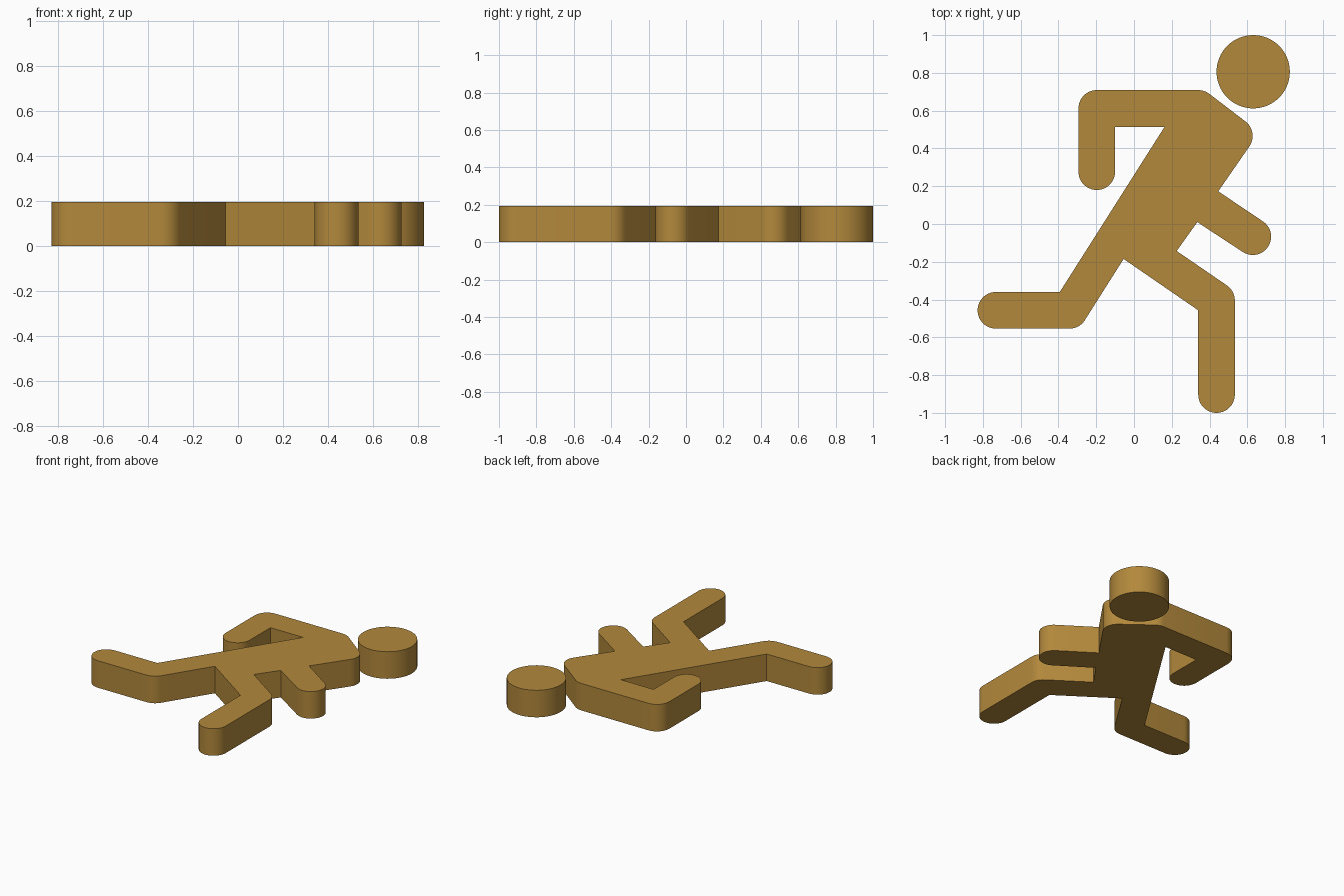
import bpy, bmesh, math
from mathutils import Vector

if "Cube" in bpy.data.objects:
    bpy.data.objects.remove(bpy.data.objects["Cube"])

HEIGHT = 0.195   # plate thickness
R = 0.097        # limb half-width and rounded joint radius

mat = bpy.data.materials.new("ochre")
mat.diffuse_color = (0.45, 0.25, 0.045, 1)
mat.use_nodes = True
mat.node_tree.nodes["Principled BSDF"].inputs["Base Color"].default_value = mat.diffuse_color


def rounded_outline(nodes, step=math.radians(8)):
    """Counter-clockwise outline: tangent lines joining circles (x, y, r); r = 0 is a sharp corner."""
    normals = []
    for i, (x, y, r) in enumerate(nodes):
        nx, ny, nr = nodes[(i + 1) % len(nodes)]
        d = Vector((nx - x, ny - y))
        k = (r - nr) / d.length
        d.normalize()
        normals.append(d * k + Vector((d.y, -d.x)) * math.sqrt(1 - k * k))
    pts = []
    for i, (x, y, r) in enumerate(nodes):
        if r == 0:
            pts.append((x, y))
            continue
        a = math.atan2(normals[i - 1].y, normals[i - 1].x)
        sweep = (math.atan2(normals[i].y, normals[i].x) - a) % math.tau
        n = max(2, round(sweep / step))
        pts += [(x + r * math.cos(a + sweep * j / n), y + r * math.sin(a + sweep * j / n))
                for j in range(n + 1)]
    return pts


def extrude_part(name, pts):
    bm = bmesh.new()
    base = bm.faces.new([bm.verts.new((x, y, 0)) for x, y in pts])
    top = bmesh.ops.extrude_face_region(bm, geom=[base], use_keep_orig=True)["geom"]
    bmesh.ops.translate(bm, vec=(0, 0, HEIGHT),
                        verts=[g for g in top if isinstance(g, bmesh.types.BMVert)])
    bmesh.ops.recalc_face_normals(bm, faces=bm.faces)
    mesh = bpy.data.meshes.new(name)
    bm.to_mesh(mesh)
    bm.free()
    mesh.materials.append(mat)
    ob = bpy.data.objects.new(name, mesh)
    bpy.context.collection.objects.link(ob)
    bpy.ops.object.select_all(action='DESELECT')
    ob.select_set(True)
    bpy.context.view_layer.objects.active = ob
    bpy.ops.object.shade_smooth_by_angle(angle=math.radians(25))


# Body with arms and legs
extrude_part("running_body", rounded_outline([
    # shoulder, back elbow, back hand, inside of the arm
    (0.34, 0.612, R), (-0.197, 0.612, R), (-0.197, 0.277, R), (-0.10, 0.513, 0), (0.161, 0.513, 0),
    # back leg
    (-0.393, -0.36, 0), (-0.731, -0.457, R), (-0.342, -0.457, R), (-0.055, -0.185, 0),
    # front leg
    (0.34, -0.457, 0), (0.437, -0.903, R), (0.437, -0.405, R), (0.226, -0.143, 0),
    # front arm and chest
    (0.335, 0.01, 0), (0.629, -0.067, R), (0.446, 0.173, 0), (0.531, 0.466, R),
]))

# Head
head = [(0.631 + 0.194 * math.cos(math.tau * i / 64), 0.806 + 0.194 * math.sin(math.tau * i / 64))
        for i in range(64)]
extrude_part("head", head)
